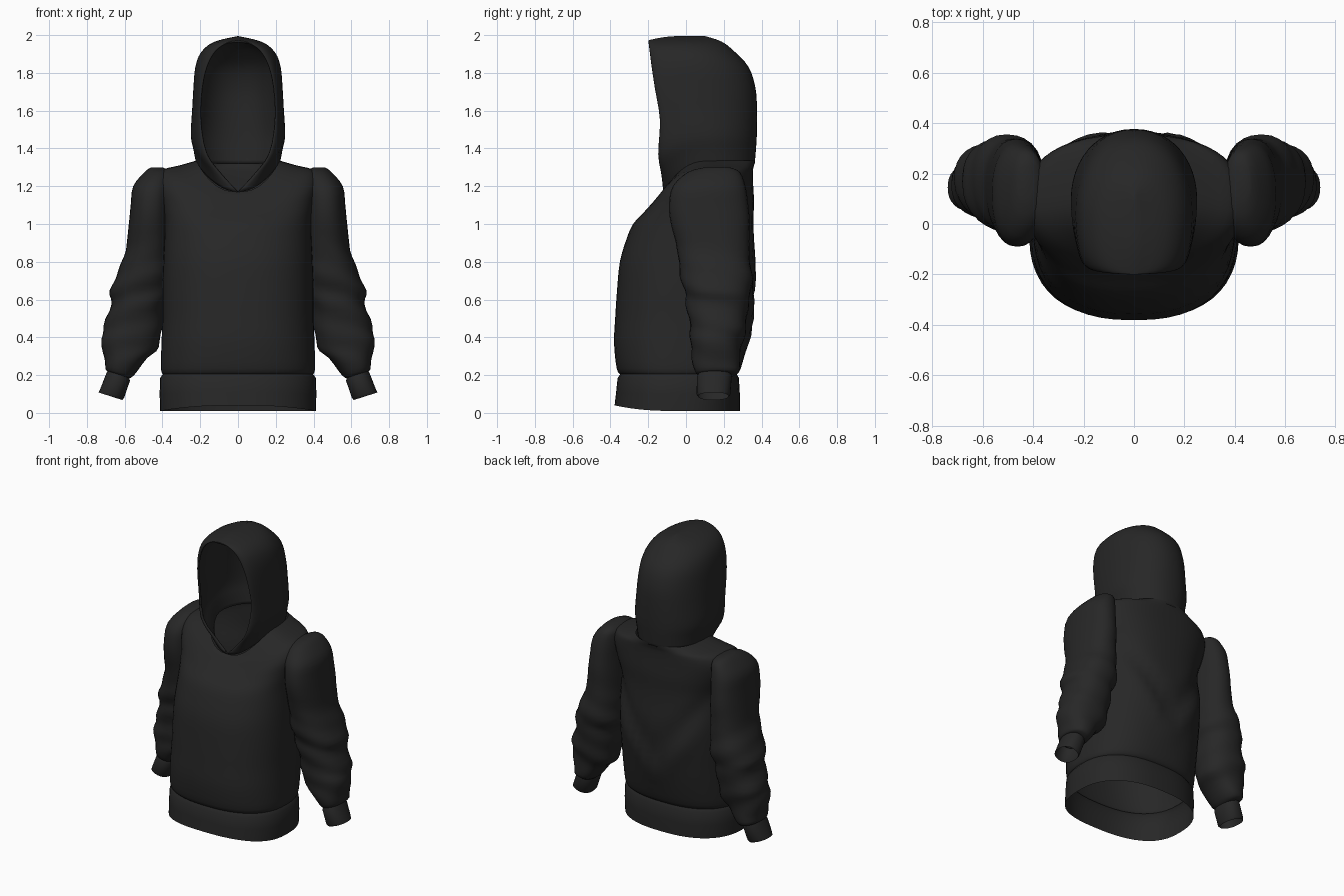
import bpy, bmesh, math
from math import sin, cos, pi, exp

fabric = bpy.data.materials.new("charcoal fabric")
fabric.diffuse_color = (0.02, 0.02, 0.02, 1)


def smooth_rows(rows, n):
    """Catmull-Rom interpolation between rows of ring measurements."""
    out = []
    for i in range(len(rows) - 1):
        a, b, c, d = rows[max(i - 1, 0)], rows[i], rows[i + 1], rows[min(i + 2, len(rows) - 1)]
        for k in range(n):
            t = k / n
            out.append([q + 0.5 * t * (r - p + t * (2*p - 5*q + 4*r - s + t * (3*(q - r) + s - p)))
                        for p, q, r, s in zip(a, b, c, d)])
    return out + [list(rows[-1])]


def loft(name, rings, closed=True, cap_start=False, angle=50):
    """Skin a list of point rings; outward normals follow the ring order."""
    bm = bmesh.new()
    vs = [[bm.verts.new(p) for p in r] for r in rings]
    n = len(rings[0])
    for a, b in zip(vs, vs[1:]):
        for i in range(n if closed else n - 1):
            j = (i + 1) % n
            bm.faces.new((a[i], a[j], b[j], b[i]))
    if cap_start:
        bm.faces.new(vs[0])
    bmesh.ops.remove_doubles(bm, verts=bm.verts, dist=0.0005)
    bmesh.ops.recalc_face_normals(bm, faces=bm.faces)
    me = bpy.data.meshes.new(name)
    bm.to_mesh(me)
    bm.free()
    me.materials.append(fabric)
    ob = bpy.data.objects.new(name, me)
    bpy.context.collection.objects.link(ob)
    bpy.ops.object.select_all(action='DESELECT')
    ob.select_set(True)
    bpy.context.view_layer.objects.active = ob
    bpy.ops.object.shade_smooth_by_angle(angle=math.radians(angle))
    return ob


def spow(v, e):
    return math.copysign(abs(v) ** e, v)


def torso_ring(row, e=0.82, n=48):
    """Row: side z, front z, half width, front y, back y."""
    zs, zf, w, yf, yb = row
    pts = []
    for i in range(n):
        a = 2 * pi * i / n
        f = max(cos(a), 0)
        x = w * spow(sin(a), e)
        y = (yf + yb) / 2 - (yb - yf) / 2 * spow(cos(a), e)
        z = zs + (zf - zs) * f * f
        # V shaped drape folds across the back
        if cos(a) < 0 and 0.3 < z < 1.25:
            g = exp(-((z - 0.55 - 1.3 * abs(x)) / 0.07) ** 2) - 0.6 * exp(-((z - 0.42 - 1.1 * abs(x)) / 0.07) ** 2)
            y += 0.022 * g * cos(a) * min(1, (1.25 - z) * 5)
        pts.append((x, y, z))
    return pts


# Hem band
hem = [(0.01, 0.04, 0.412, -0.378, 0.285), (0.1, 0.11, 0.415, -0.37, 0.285),
       (0.185, 0.185, 0.412, -0.362, 0.28), (0.205, 0.205, 0.398, -0.348, 0.268)]
loft("hem_band", [torso_ring(r) for r in hem])

# Body, from the hem seam up to the neck seam
body = [(0.205, 0.205, 0.398, -0.348, 0.268), (0.235, 0.235, 0.408, -0.367, 0.29),
        (0.37, 0.37, 0.405, -0.381, 0.325), (0.5, 0.5, 0.40, -0.375, 0.35),
        (0.65, 0.65, 0.40, -0.365, 0.368), (0.8, 0.8, 0.395, -0.35, 0.368),
        (0.92, 0.92, 0.39, -0.315, 0.36), (1.02, 1.0, 0.39, -0.28, 0.357),
        (1.12, 1.06, 0.41, -0.225, 0.36), (1.22, 1.11, 0.43, -0.18, 0.355),
        (1.285, 1.145, 0.40, -0.15, 0.355), (1.31, 1.16, 0.31, -0.135, 0.36),
        (1.335, 1.17, 0.222, -0.12, 0.366)]
loft("body", [torso_ring(r) for r in smooth_rows(body, 3)])

# Hood: C-shaped sections from rim to rim round the back
# Row: side z, back y, half width, rim x, rim y, rim z, middle y
hood = [(1.32, 0.364, 0.222, 0, -0.12, 1.17, 0.12), (1.39, 0.37, 0.235, 0.085, -0.13, 1.26, 0.11),
        (1.47, 0.375, 0.25, 0.165, -0.147, 1.37, 0.10), (1.6, 0.376, 0.243, 0.198, -0.138, 1.55, 0.08),
        (1.72, 0.368, 0.236, 0.19, -0.165, 1.72, 0.06), (1.83, 0.332, 0.226, 0.162, -0.183, 1.84, 0.04),
        (1.91, 0.26, 0.195, 0.115, -0.193, 1.92, 0.02), (1.965, 0.19, 0.125, 0.055, -0.198, 1.96, 0),
        (1.995, 0.10, 0, 0, -0.2, 1.972, -0.03)]


def hood_ring(row, n=12):
    z, yb, w, ox, oy, oz, yc = row
    half = []
    for i in range(n):
        a = pi / 2 * i / n
        half.append((ox + (w - ox) * sin(a), yc - (yc - oy) * cos(a), z + (oz - z) * cos(a) ** 2))
    for i in range(n + 1):
        b = pi / 2 * i / n
        half.append((w * cos(b) ** 0.9 if i < n else 0, yc + (yb - yc) * sin(b), z))
    return half + [(-x, y, zz) for x, y, zz in half[-2::-1]]


hood_ob = loft("hood", [hood_ring(r) for r in smooth_rows(hood, 3)], closed=False, angle=60)
lining = hood_ob.modifiers.new("lining", 'SOLIDIFY')
lining.thickness = 0.012
lining.offset = -1

# Sleeves. Row: z, inner x, outer x, front y, back y, outer lift
sleeve = [(1.3, 0.40, 0.46, 0.10, 0.23, 0), (1.275, 0.36, 0.495, 0.01, 0.285, 0),
          (1.2, 0.35, 0.555, -0.07, 0.315, 0), (1.1, 0.355, 0.568, -0.09, 0.33, 0),
          (1.0, 0.355, 0.578, -0.08, 0.338, 0), (0.86, 0.355, 0.595, -0.045, 0.335, 0),
          (0.75, 0.355, 0.635, -0.035, 0.348, 0), (0.65, 0.36, 0.675, -0.01, 0.348, 0),
          (0.58, 0.385, 0.672, 0.0, 0.33, 0), (0.46, 0.40, 0.71, 0.02, 0.32, 0),
          (0.37, 0.42, 0.722, 0.025, 0.30, 0.02), (0.29, 0.48, 0.708, 0.03, 0.285, 0.0),
          (0.215, 0.55, 0.70, 0.05, 0.28, 0.015), (0.2, 0.582, 0.685, 0.075, 0.235, 0.02)]
cuff = [(0.205, 0.575, 0.69, 0.065, 0.24, 0.02), (0.19, 0.572, 0.697, 0.058, 0.242, 0.02),
        (0.1, 0.603, 0.732, 0.056, 0.235, 0.02), (0.088, 0.612, 0.738, 0.065, 0.225, 0.02)]


def sleeve_ring(row, side, folds, n=28):
    z, xi, xo, yf, yb, lift = row
    pts = []
    for i in range(n):
        a = 2 * pi * i / n
        # slanting wrinkles on the forearm and elbow
        k = 1 + folds * 0.035 * sin(42 * z + 2 * a) * max(0, min(1, (1.0 - z) * 3, (z - 0.2) * 8))
        c, s = spow(cos(a), 0.88) * k, spow(sin(a), 0.88) * k
        pts.append((side * ((xi + xo) / 2 + (xo - xi) / 2 * c),
                    (yf + yb) / 2 + (yb - yf) / 2 * s, z + lift * c))
    return pts


for side, label in ((1, "left"), (-1, "right")):
    loft(label + "_sleeve", [sleeve_ring(r, side, 1) for r in smooth_rows(sleeve, 3)], cap_start=True)
    loft(label + "_cuff", [sleeve_ring(r, side, 0) for r in cuff])
